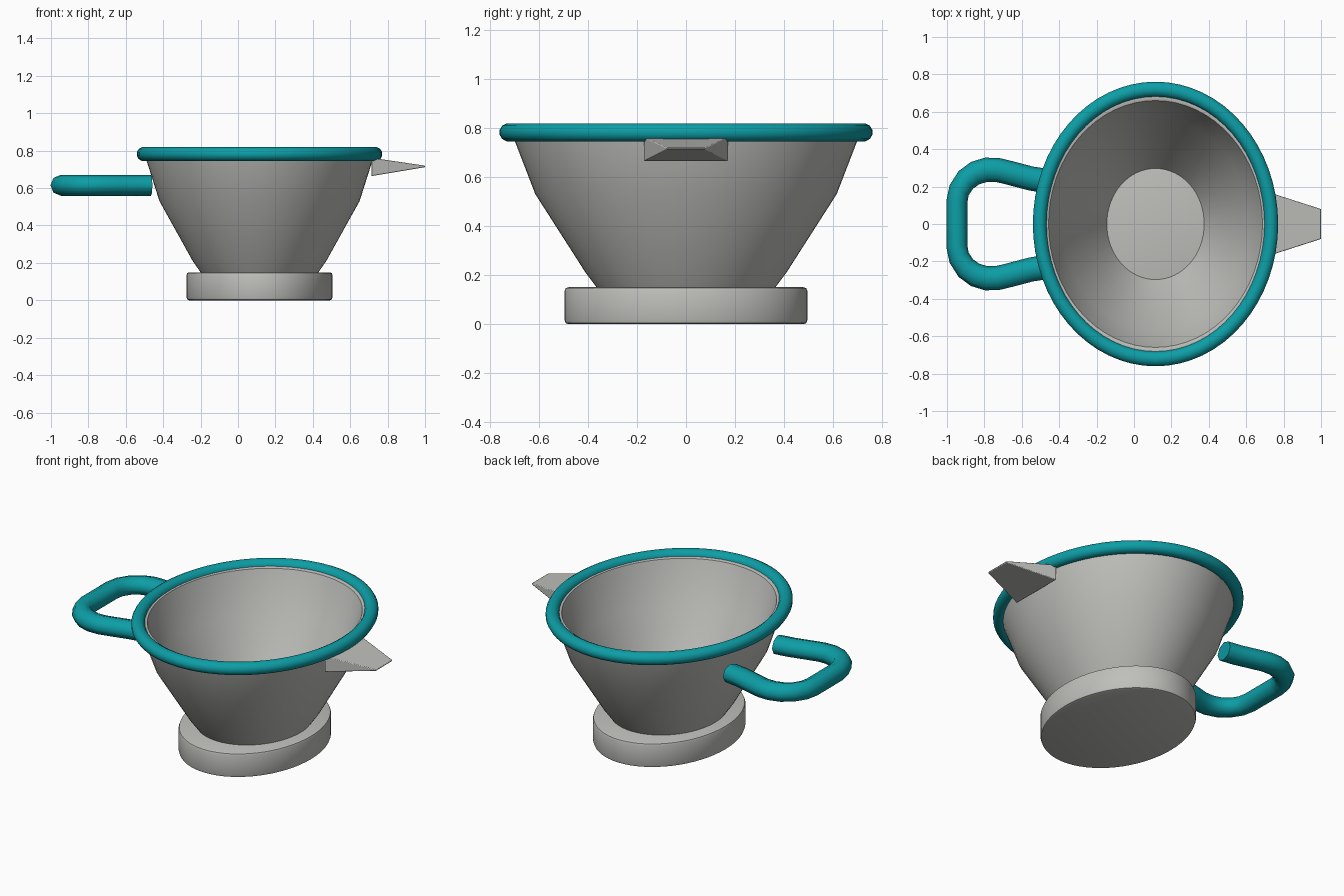
import bpy, bmesh, math

cube = bpy.data.objects.get("Cube")
if cube:
    bpy.data.objects.remove(cube, do_unlink=True)

CX = 0.115  # centre of the oval body


def material(name, rgb):
    m = bpy.data.materials.new(name)
    m.use_nodes = True
    m.diffuse_color = (*rgb, 1)
    m.node_tree.nodes["Principled BSDF"].inputs["Base Color"].default_value = (*rgb, 1)
    return m


grey = material("warm grey", (0.52, 0.52, 0.50))
teal = material("teal", (0.004, 0.34, 0.38))


def finish(obj, mat, angle=30):
    obj.data.materials.clear()
    obj.data.materials.append(mat)
    bpy.ops.object.select_all(action="DESELECT")
    obj.select_set(True)
    bpy.context.view_layer.objects.active = obj
    bpy.ops.object.shade_smooth_by_angle(angle=math.radians(angle))
    return obj


def oval_lathe(name, rings, mat, closed=False, angle=30, n=64):
    """Oval surface through (x radius, y radius, z) rings."""
    bm = bmesh.new()
    loops = []
    for rx, ry, z in rings:
        loops.append([bm.verts.new((CX + rx * math.cos(2 * math.pi * i / n),
                                    ry * math.sin(2 * math.pi * i / n), z)) for i in range(n)])
    pairs = list(zip(loops, loops[1:]))
    if closed:
        pairs.append((loops[-1], loops[0]))
    else:
        bm.faces.new(loops[0])
        bm.faces.new(loops[-1])
    for a, b in pairs:
        for i in range(n):
            j = (i + 1) % n
            bm.faces.new((a[i], a[j], b[j], b[i]))
    bmesh.ops.recalc_face_normals(bm, faces=bm.faces)
    mesh = bpy.data.meshes.new(name)
    bm.to_mesh(mesh)
    bm.free()
    obj = bpy.data.objects.new(name, mesh)
    bpy.context.collection.objects.link(obj)
    return finish(obj, mat, angle)


# Foot disc with softened edges
oval_lathe("foot", [(0.375, 0.48, 0), (0.386, 0.491, 0.004), (0.39, 0.495, 0.015),
                    (0.39, 0.495, 0.135), (0.386, 0.491, 0.146), (0.375, 0.48, 0.15)], grey, angle=50)

# Hollow bowl: outside wall, lip, inside wall and floor
oval_lathe("bowl", [(0.25, 0.29, 0.05), (0.315, 0.365, 0.15), (0.357, 0.41, 0.21),
                    (0.535, 0.615, 0.53), (0.605, 0.70, 0.75), (0.612, 0.71, 0.785),
                    (0.59, 0.675, 0.79), (0.572, 0.66, 0.785), (0.497, 0.572, 0.54),
                    (0.23, 0.262, 0.10)], grey)

# Rolled rim
rim = [(0.619 + 0.038 * math.cos(a), 0.721 + 0.041 * math.cos(a), 0.782 + 0.038 * math.sin(a))
       for a in (math.pi * (k + 0.5) / 6 for k in range(12))]
oval_lathe("rim", rim, teal, closed=True, angle=50)

# Handle loop: a round tube, stretched across its width
STRETCH = 1.16
half = [(-0.465, 0.23), (-0.55, 0.243), (-0.66, 0.272), (-0.73, 0.289), (-0.79, 0.29),
        (-0.85, 0.272), (-0.90, 0.235), (-0.935, 0.18), (-0.947, 0.12)]
path = half + [(x, -y) for x, y in reversed(half)]
curve = bpy.data.curves.new("handle", "CURVE")
curve.dimensions = "3D"
curve.bevel_depth = 0.056
curve.bevel_resolution = 2
curve.use_fill_caps = True
spline = curve.splines.new("POLY")
spline.points.add(len(path) - 1)
for p, (x, y) in zip(spline.points, path):
    p.co = (x, y / STRETCH, 0.615, 1)
handle = bpy.data.objects.new("handle", curve)
handle.scale.y = STRETCH
bpy.context.collection.objects.link(handle)
bpy.ops.object.select_all(action="DESELECT")
handle.select_set(True)
bpy.context.view_layer.objects.active = handle
bpy.ops.object.convert(target="MESH")
finish(bpy.context.object, teal, 50)

# Pouring spout: a wedge narrowing to a thin edge
bpy.ops.mesh.primitive_cube_add(size=1)
spout = bpy.context.object
spout.name = "spout"
for v in spout.data.vertices:
    tip = v.co.x > 0
    sy, sz = (1 if v.co.y > 0 else -1), (1 if v.co.z > 0 else -1)
    v.co = (1.0, sy * 0.08, 0.716 + sz * 0.004) if tip else (0.713, sy * 0.172, 0.713 + sz * 0.049)
bevel = spout.modifiers.new("soft edges", "BEVEL")
bevel.width = 0.006
bevel.segments = 2
finish(spout, grey)
